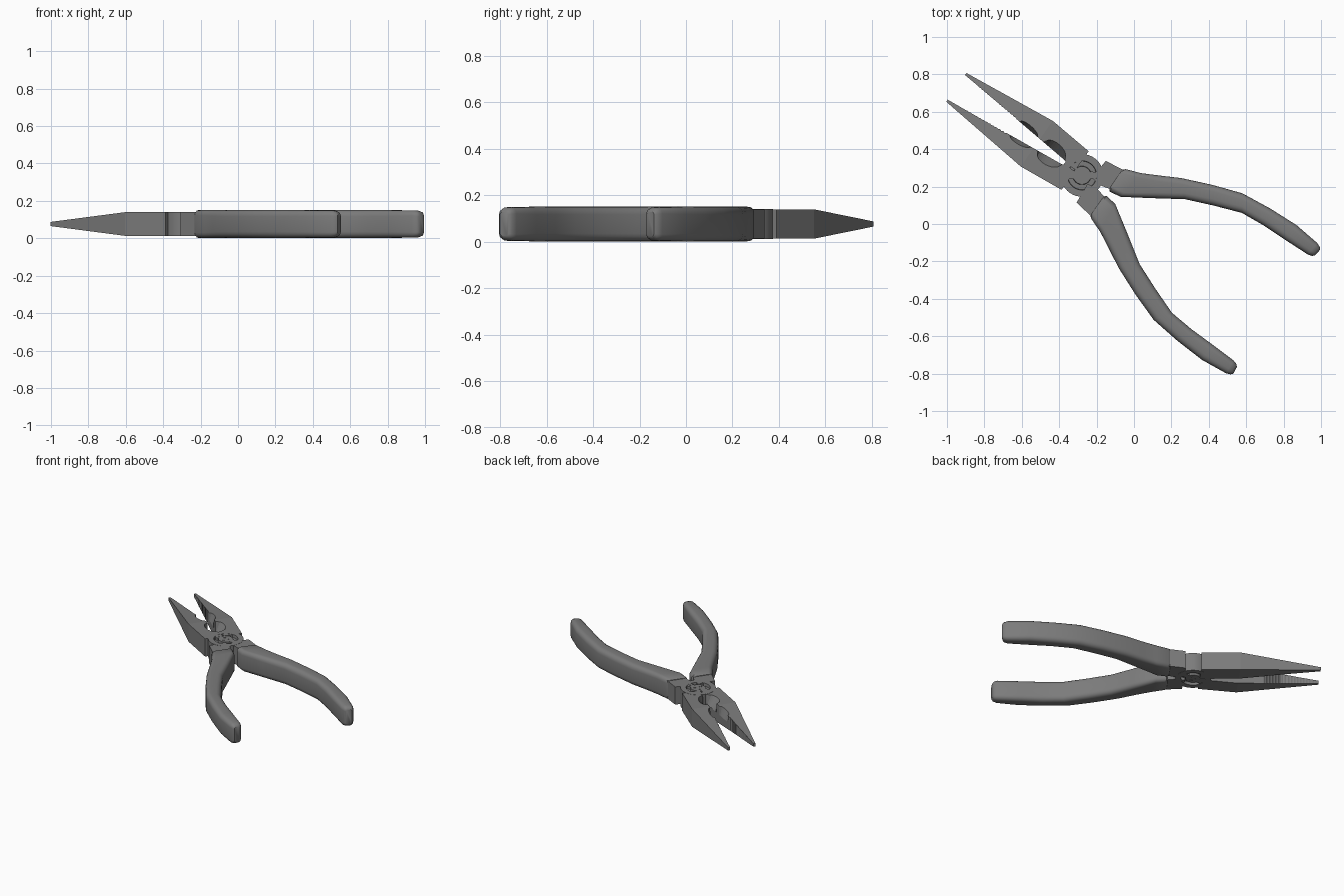
import bpy, bmesh, math
from mathutils import Vector

if "Cube" in bpy.data.objects:
    bpy.data.objects.remove(bpy.data.objects["Cube"])

PIVOT = Vector((-0.278, 0.260))
AXIS = math.radians(145)
ZC = 0.0765

steel = bpy.data.materials.new("dark_grey")
steel.diffuse_color = (0.2, 0.2, 0.2, 1)
steel.use_nodes = True
steel.node_tree.nodes["Principled BSDF"].inputs["Base Color"].default_value = steel.diffuse_color


def place(u, v, z):
    """Tool space (u towards the tips, v sideways, z from mid height) to world."""
    c, s = math.cos(AXIS), math.sin(AXIS)
    return (PIVOT.x + u * c - v * s, PIVOT.y + u * s + v * c, ZC + z)


def loft(name, rings, smooth=None, closed=False):
    bm = bmesh.new()
    vs = [[bm.verts.new(place(*p)) for p in r] for r in rings]
    n = len(vs[0])
    pairs = list(zip(vs, vs[1:])) + ([(vs[-1], vs[0])] if closed else [])
    for a, b in pairs:
        for i in range(n):
            j = (i + 1) % n
            bm.faces.new((a[i], a[j], b[j], b[i]))
    if not closed:
        bm.faces.new(vs[0])
        bm.faces.new(vs[-1])
    bmesh.ops.recalc_face_normals(bm, faces=bm.faces)
    me = bpy.data.meshes.new(name)
    bm.to_mesh(me)
    bm.free()
    me.materials.append(steel)
    ob = bpy.data.objects.new(name, me)
    bpy.context.collection.objects.link(ob)
    if smooth:
        bpy.ops.object.select_all(action='DESELECT')
        ob.select_set(True)
        bpy.context.view_layer.objects.active = ob
        bpy.ops.object.shade_smooth_by_angle(angle=math.radians(smooth))
    return ob


def lerp(x, x0, x1, y0, y1):
    return y0 + (y1 - y0) * (x - x0) / (x1 - x0)


def arc(u, a, b, depth):
    t = (u - a) / (b - a)
    return depth * math.sqrt(max(0, 1 - (2 * t - 1) ** 2)) if 0 < t < 1 else 0


# jaw: tapering nose, bevelled cutter and pipe recess on top, serrated tip
def jaw(name, side):
    us = [0.045, 0.10]
    us += [0.12 + 0.15 * i / 10 for i in range(11)]
    us += [0.295]
    us += [0.31 + 0.13 * i / 10 for i in range(11)]
    teeth = [0.46 + 0.36 * i / 36 for i in range(37)]
    rings = []
    for u in us + teeth:
        inner = lerp(u, 0.119, 0.82, 0.013, 0.080) if u > 0.1 else 0.004
        if u <= 0.295:
            outer, h = lerp(u, 0.045, 0.295, 0.126, 0.149), 0.063
        else:
            outer = lerp(u, 0.295, 0.82, 0.149, 0.094)
            h = lerp(u, 0.295, 0.82, 0.063, 0.011)
        if u in teeth and teeth.index(u) % 2:
            inner += 0.004 * (outer - inner) / 0.08
        edge = inner + arc(u, 0.12, 0.27, 0.045) + arc(u, 0.31, 0.44, 0.022)
        rings.append([(u, side * v, z) for v, z in
                      ((edge, h), (inner, 0), (inner, -h), (outer, -h), (outer, h))])
    loft(name, rings)


# steel neck between the joint and the grip
def neck(name, side):
    outline = [(0.060, 0.136), (0.20, 0.156), (0.20, 0.035), (0.11, 0.012), (0.05, 0.02)]
    loft(name, [[(-s, side * w, z) for s, w in outline] for z in (-0.063, 0.063)])


# dipped grip: rounded rectangular section swept between outer and inner edges
def grip(name, side):
    # outer s, outer w, inner s, inner w, half height, corner radius
    stations = [
        (0.160, 0.150, 0.160, 0.026, 0.066, 0.022),
        (0.172, 0.161, 0.170, 0.014, 0.074, 0.028),
        (0.252, 0.191, 0.234, 0.024, 0.075, 0.030),
        (0.340, 0.237, 0.375, 0.114, 0.075, 0.032),
        (0.444, 0.293, 0.525, 0.212, 0.075, 0.034),
        (0.600, 0.358, 0.665, 0.270, 0.075, 0.034),
        (0.757, 0.413, 0.815, 0.326, 0.075, 0.034),
        (0.925, 0.432, 0.950, 0.338, 0.075, 0.034),
        (1.092, 0.440, 1.089, 0.341, 0.074, 0.032),
        (1.238, 0.425, 1.232, 0.346, 0.072, 0.028),
        (1.261, 0.416, 1.255, 0.353, 0.065, 0.022),
        (1.271, 0.404, 1.266, 0.364, 0.052, 0.012)]
    rings = []
    for so, wo, si, wi, h, r in stations:
        o, i = Vector((so, wo)), Vector((si, wi))
        mid, half = (o + i) / 2, (o - i).length / 2
        d = (o - i).normalized()
        ring = []
        for q in range(4):
            sx, sz = ((1, 1), (-1, 1), (-1, -1), (1, -1))[q]
            for k in range(5):
                a = math.pi / 2 * (q + k / 4)
                p = mid + d * (sx * (half - r) + r * math.cos(a))
                ring.append((-p.x, side * p.y, sz * (h - r) + r * math.sin(a)))
        rings.append(ring)
    loft(name, rings, 40)


for label, side in (("left", 1), ("right", -1)):
    jaw(label + "_jaw", side)
    neck(label + "_neck", side)
    grip(label + "_grip", side)


# joint disc with a sunken ring around the rivet, on both faces
half = [(0.0001, 0.062), (0.048, 0.062), (0.050, 0.044), (0.076, 0.044),
        (0.078, 0.064), (0.114, 0.064)]
profile = half + [(r, -z) for r, z in reversed(half)]
loft("joint_disc", [[(r * math.cos(a), r * math.sin(a), z) for r, z in profile]
                    for a in [2 * math.pi * i / 40 for i in range(40)]], 30, True)


# bridges across the ring and small peen marks on the rivet
def block(name, radius, angle, length, width, z0, z1):
    c, s = math.cos(angle), math.sin(angle)
    pts = [(radius + x * length / 2, y * width / 2)
           for x, y in ((-1, -1), (1, -1), (1, 1), (-1, 1))]
    loft(name, [[(x * c - y * s, x * s + y * c, z) for x, y in pts] for z in (z0, z1)])


for face in (1, -1):
    for k in range(2):
        block("ring_bridge", 0.063, 0.6 + math.pi * k, 0.034, 0.04, face * 0.03, face * 0.062)
    for k in range(3):
        block("rivet_mark", 0.022, 2 * math.pi * k / 3, 0.014, 0.014, face * 0.05, face * 0.0645)
